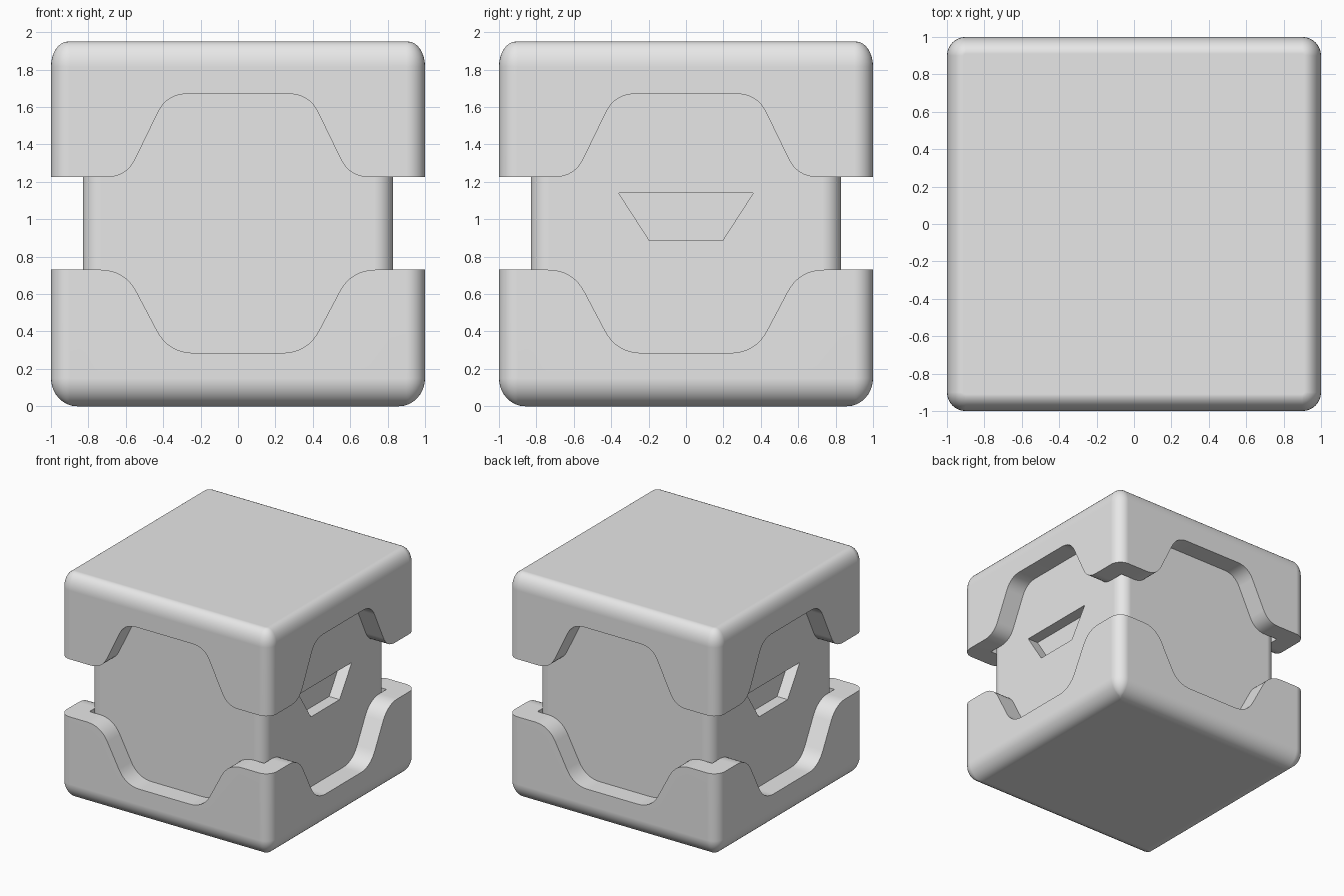
import bpy, bmesh
from math import sin, cos, pi, radians
from mathutils import Vector

cube = bpy.data.objects.get("Cube")
if cube:
    bpy.data.objects.remove(cube, do_unlink=True)

grey = bpy.data.materials.new("light_grey")
grey.use_nodes = True
grey.diffuse_color = (0.8, 0.8, 0.8, 1)
grey.node_tree.nodes["Principled BSDF"].inputs["Base Color"].default_value = (0.8, 0.8, 0.8, 1)


def make_object(name, bm):
    bmesh.ops.recalc_face_normals(bm, faces=bm.faces[:])
    mesh = bpy.data.meshes.new(name)
    bm.to_mesh(mesh)
    bm.free()
    mesh.materials.append(grey)
    ob = bpy.data.objects.new(name, mesh)
    bpy.context.collection.objects.link(ob)
    return ob


def rounded_square(half, radius, steps=8):
    c = half - radius
    pts = []
    for q, (sx, sy) in enumerate([(1, 1), (-1, 1), (-1, -1), (1, -1)]):
        for i in range(steps + 1):
            a = (q + i / steps) * pi / 2
            pts.append((sx * c + radius * cos(a), sy * c + radius * sin(a)))
    return pts


def loft(name, half, radius, levels):
    """Stack rounded squares; each level is (height, inset)."""
    bm = bmesh.new()
    rings = [[bm.verts.new((x, y, z)) for x, y in
              rounded_square(half - d, max(radius - d, 0.01))] for z, d in levels]
    n = len(rings[0])
    for a, b in zip(rings, rings[1:]):
        for i in range(n):
            j = (i + 1) % n
            bm.faces.new((a[i], a[j], b[j], b[i]))
    bm.faces.new(rings[0])
    bm.faces.new(rings[-1])
    return make_object(name, bm)


def prism(name, pts, lo, hi, axis):
    """Extrude an outline drawn in (side, z) along x or y."""
    bm = bmesh.new()
    place = (lambda s, z, t: (t, s, z)) if axis == "x" else (lambda s, z, t: (s, t, z))
    a, b = ([bm.verts.new(place(s, z, t)) for s, z in pts] for t in (lo, hi))
    bm.faces.new(a)
    bm.faces.new(b)
    for i in range(len(pts)):
        j = (i + 1) % len(pts)
        bm.faces.new((a[i], a[j], b[j], b[i]))
    return make_object(name, bm)


def cut(ob, cutter):
    cutter.hide_render = True
    mod = ob.modifiers.new("cut", "BOOLEAN")
    mod.operation = "DIFFERENCE"
    mod.solver = "EXACT"
    mod.object = cutter
    bpy.context.view_layer.objects.active = ob
    bpy.ops.object.modifier_apply(modifier=mod.name)
    bpy.data.objects.remove(cutter, do_unlink=True)


def fillet(prev, corner, nxt, length, steps=8):
    p, c, n = Vector(prev), Vector(corner), Vector(nxt)
    a = c + (p - c).normalized() * length
    b = c + (n - c).normalized() * length
    return [tuple(a * (1 - t) ** 2 + c * 2 * t * (1 - t) + b * t * t)
            for t in (i / steps for i in range(steps + 1))]


def notch_outline(rim, peak, wide, narrow, length, beyond):
    """Rim line that rises to a wide, rounded trapezoid opening."""
    left = [(-1.2, rim)]
    left += fillet((-1.2, rim), (-wide, rim), (-narrow, peak), length)
    left += fillet((-wide, rim), (-narrow, peak), (0, peak), length)
    right = [(-s, z) for s, z in reversed(left)]
    return left + right + [(1.2, beyond), (-1.2, beyond)]


def carve_cap(cap, hollow, rim, peak, wide, narrow, length, beyond):
    box = [(-0.831, hollow), (0.831, hollow), (0.831, beyond), (-0.831, beyond)]
    cut(cap, prism("hollow_cutter", box, -0.831, 0.831, "y"))
    nudge = 0.0004 if beyond > rim else -0.0004
    for axis, shift in (("x", 0), ("y", nudge)):
        pts = notch_outline(rim + shift, peak, wide, narrow, length, beyond)
        cut(cap, prism("notch_cutter", pts, -1.3, 1.3, axis))


arc = [i / 8 * pi / 2 for i in range(9)]

# Upper cap with softly rounded top
upper = loft("upper_cap", 1, 0.1, [(1.1, 0)] +
             [(1.95 - 0.135 * (1 - sin(a)), 0.09 * (1 - cos(a))) for a in arc])
carve_cap(upper, 1.8, 1.225, 1.67, 0.596, 0.38, 0.11, 1.0)

# Lower cap with a rounder base
lower = loft("lower_cap", 1, 0.1,
             [(0.15 * (1 - sin(a)), 0.14 * (1 - cos(a))) for a in reversed(arc)] + [(0.85, 0)])
carve_cap(lower, 0.16, 0.73, 0.285, 0.605, 0.37, 0.135, 0.95)

# Inner core with a trapezoid recess on both sides
core = loft("inner_core", 0.83, 0.1, [(0.17, 0), (1.79, 0)])
recess = [(-0.36, 1.14), (0.36, 1.14), (0.195, 0.885), (-0.195, 0.885)]
for lo, hi in ((0.73, 1), (-1, -0.73)):
    cut(core, prism("recess_cutter", recess, lo, hi, "x"))

# Smooth rounded edges, crisp cuts
for ob in (upper, lower, core):
    bpy.ops.object.select_all(action="DESELECT")
    ob.select_set(True)
    bpy.context.view_layer.objects.active = ob
    bpy.ops.object.shade_smooth_by_angle(angle=radians(30))
    ob.modifiers.new("even_shading", "WEIGHTED_NORMAL").keep_sharp = True
